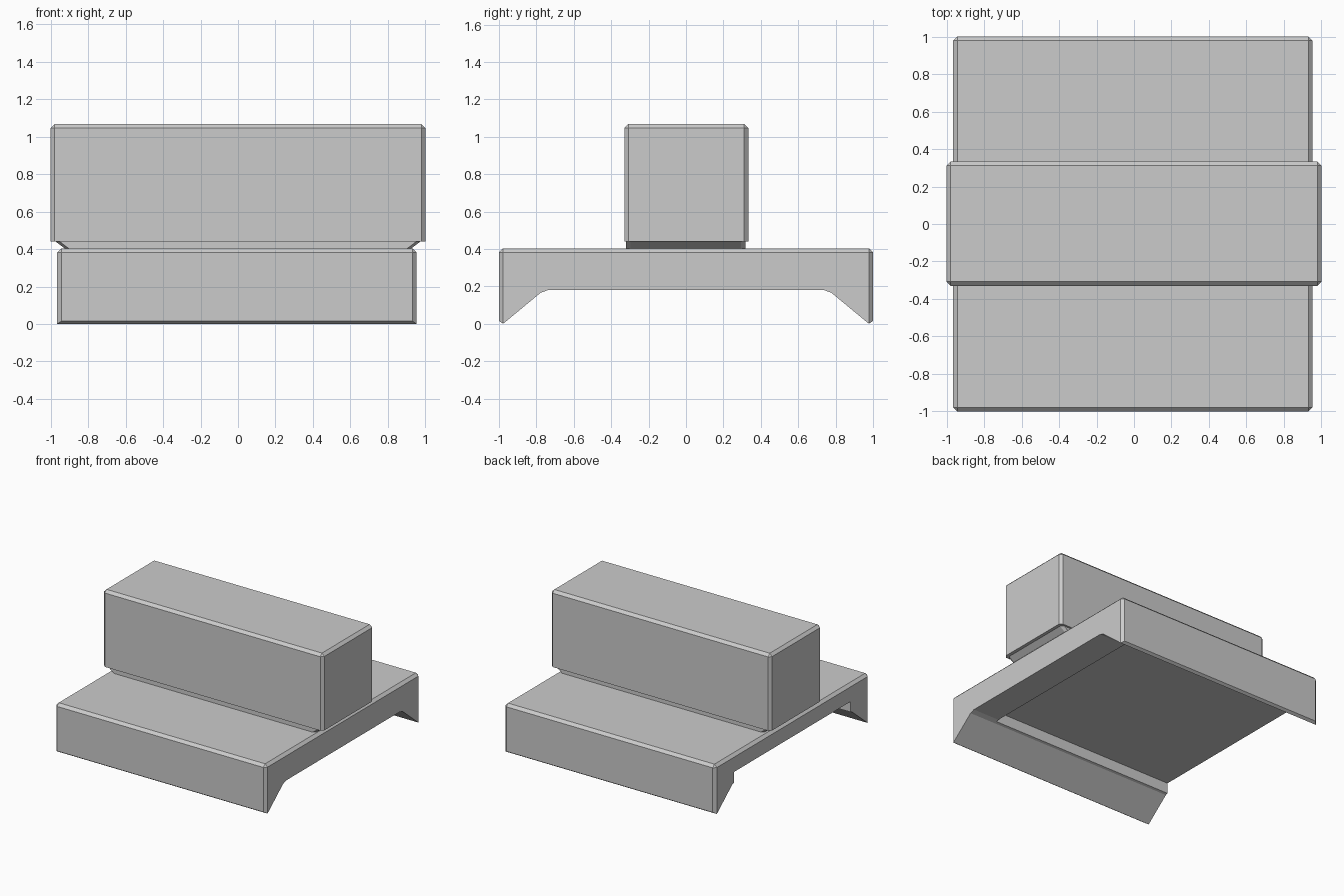
import bpy, bmesh

if "Cube" in bpy.data.objects:
    bpy.data.objects.remove(bpy.data.objects["Cube"])


def prism(name, profile, x0, x1, pick=None, width=0.022):
    """Extrude a (y, z) profile along x, then chamfer the picked edges."""
    bm = bmesh.new()
    a = [bm.verts.new((x0, y, z)) for y, z in profile]
    b = [bm.verts.new((x1, y, z)) for y, z in profile]
    n = len(profile)
    bm.faces.new(a)
    bm.faces.new(b[::-1])
    for i in range(n):
        j = (i + 1) % n
        bm.faces.new((a[j], a[i], b[i], b[j]))
    bmesh.ops.recalc_face_normals(bm, faces=bm.faces)
    if pick:
        edges = [e for e in bm.edges if pick(e)]
        bmesh.ops.bevel(bm, geom=edges, offset=width, offset_type='OFFSET',
                        segments=1, profile=0.5, affect='EDGES')
        bmesh.ops.recalc_face_normals(bm, faces=bm.faces)
    me = bpy.data.meshes.new(name)
    bm.to_mesh(me)
    bm.free()
    ob = bpy.data.objects.new(name, me)
    bpy.context.collection.objects.link(ob)
    return ob


def top_and_corners(e):
    """Edges around the top face and the four upright corners."""
    p, q = (v.co for v in e.verts)
    top = max(v.co.z for f in e.link_faces for v in f.verts)
    on_top = p.z > top - 1e-4 and q.z > top - 1e-4
    upright = abs(p.x - q.x) < 1e-4 and abs(p.y - q.y) < 1e-4
    return on_top or upright


def rect(y0, y1, z0, z1):
    return [(y0, z0), (y0, z1), (y1, z1), (y1, z0)]


# Base slab with sloping skirts along front and back
half = [(0.76, 0.18), (0.978, 0.0), (1.0, 0.015), (1.0, 0.403)]
base = prism("base_slab", half + [(-y, z) for y, z in reversed(half)],
             -0.965, 0.953, top_and_corners)

# Underside recess, open at the left end and closed by a lip at the right
cutter = prism("recess_cutter", rect(-0.758, 0.758, 0.05, 0.26), -1.2, 0.713)
cutter.hide_render = True
cutter.hide_viewport = True
cut = base.modifiers.new("recess", 'BOOLEAN')
cut.operation = 'DIFFERENCE'
cut.solver = 'EXACT'
cut.object = cutter

# Tapered neck between the slab and the upper block
neck = prism("neck", rect(-0.32, 0.317, 0.40, 0.441), -0.975, 0.975,
             lambda e: abs(e.verts[0].co.z - e.verts[1].co.z) > 0.01)
for v in neck.data.vertices:
    if v.co.z < 0.42:
        v.co.x *= 0.92 / 0.975

# Upper block
prism("upper_block", rect(-0.33, 0.333, 0.44, 1.068), -1.0, 1.0,
      top_and_corners)
